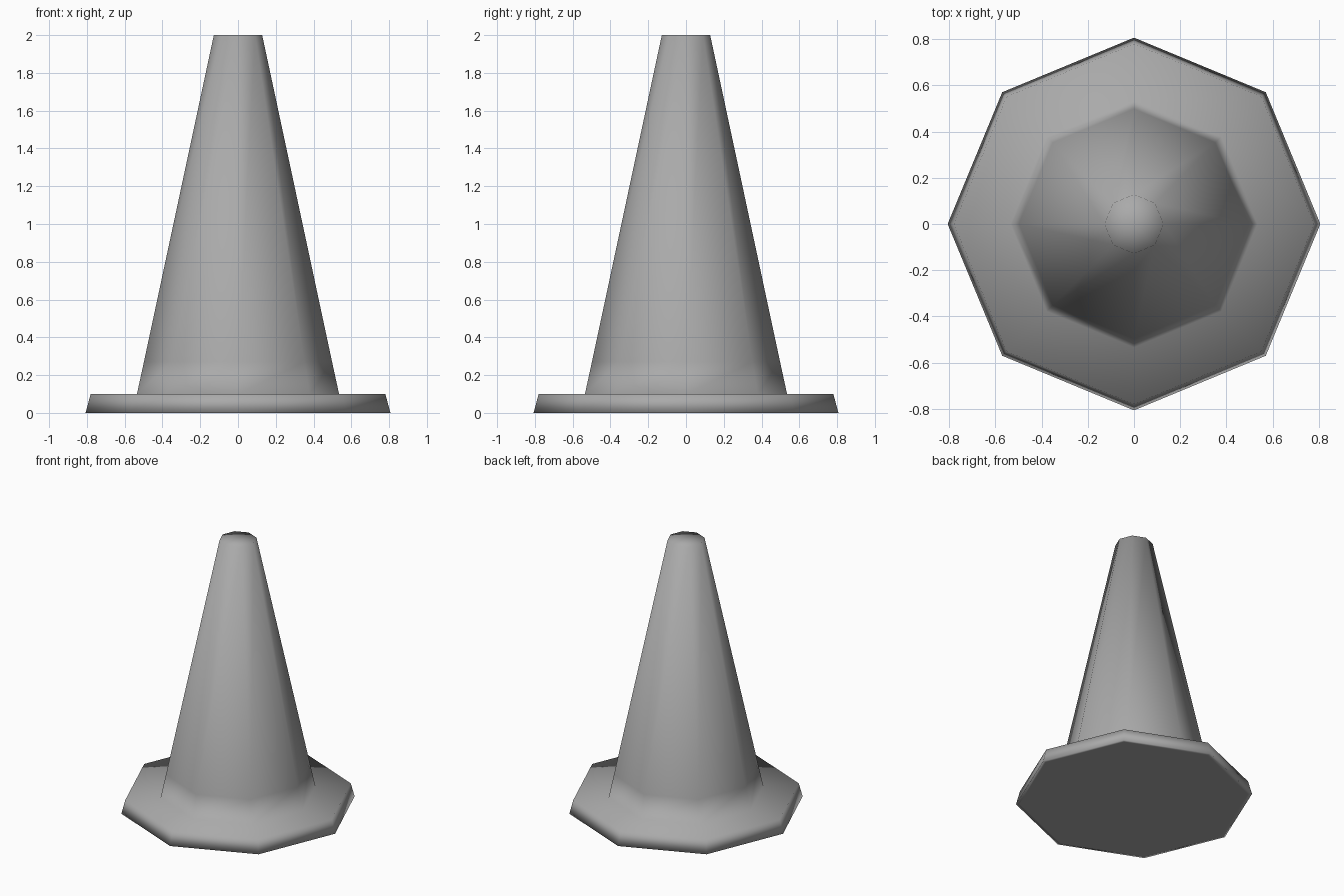
import bpy, bmesh
from math import sin, cos, pi

cube = bpy.data.objects.get("Cube")
if cube:
    bpy.data.objects.remove(cube, do_unlink=True)

SIDES = 8

grey = bpy.data.materials.new("plain_grey")
grey.use_nodes = True
colour = (0.4, 0.4, 0.4, 1)
grey.diffuse_color = colour
grey.node_tree.nodes["Principled BSDF"].inputs["Base Color"].default_value = colour


def lathe(name, profile):
    """Revolve (radius, height) pairs into an eight-sided closed solid."""
    bm = bmesh.new()
    rings = []
    for r, z in profile:
        ring = [bm.verts.new((r * cos(2 * pi * i / SIDES), r * sin(2 * pi * i / SIDES), z))
                for i in range(SIDES)]
        rings.append(ring)
    for low, high in zip(rings, rings[1:]):
        for i in range(SIDES):
            j = (i + 1) % SIDES
            bm.faces.new((low[i], low[j], high[j], high[i]))
    # underside, and a fan closing the tip
    bm.faces.new(rings[0][::-1])
    tip = bm.verts.new((0, 0, profile[-1][1]))
    for i in range(SIDES):
        bm.faces.new((rings[-1][i], rings[-1][(i + 1) % SIDES], tip))
    bmesh.ops.recalc_face_normals(bm, faces=bm.faces)
    for f in bm.faces:
        f.smooth = True
    mesh = bpy.data.meshes.new(name)
    bm.to_mesh(mesh)
    bm.free()
    mesh.materials.append(grey)
    obj = bpy.data.objects.new(name, mesh)
    bpy.context.collection.objects.link(obj)
    return obj


# underside inset, flange edge, flange top, cone foot, lower ring, cone tip
lathe("traffic_cone", [(0.78, 0), (0.807, 0), (0.78, 0.1), (0.535, 0.1),
                       (0.498, 0.27), (0.128, 2)])
